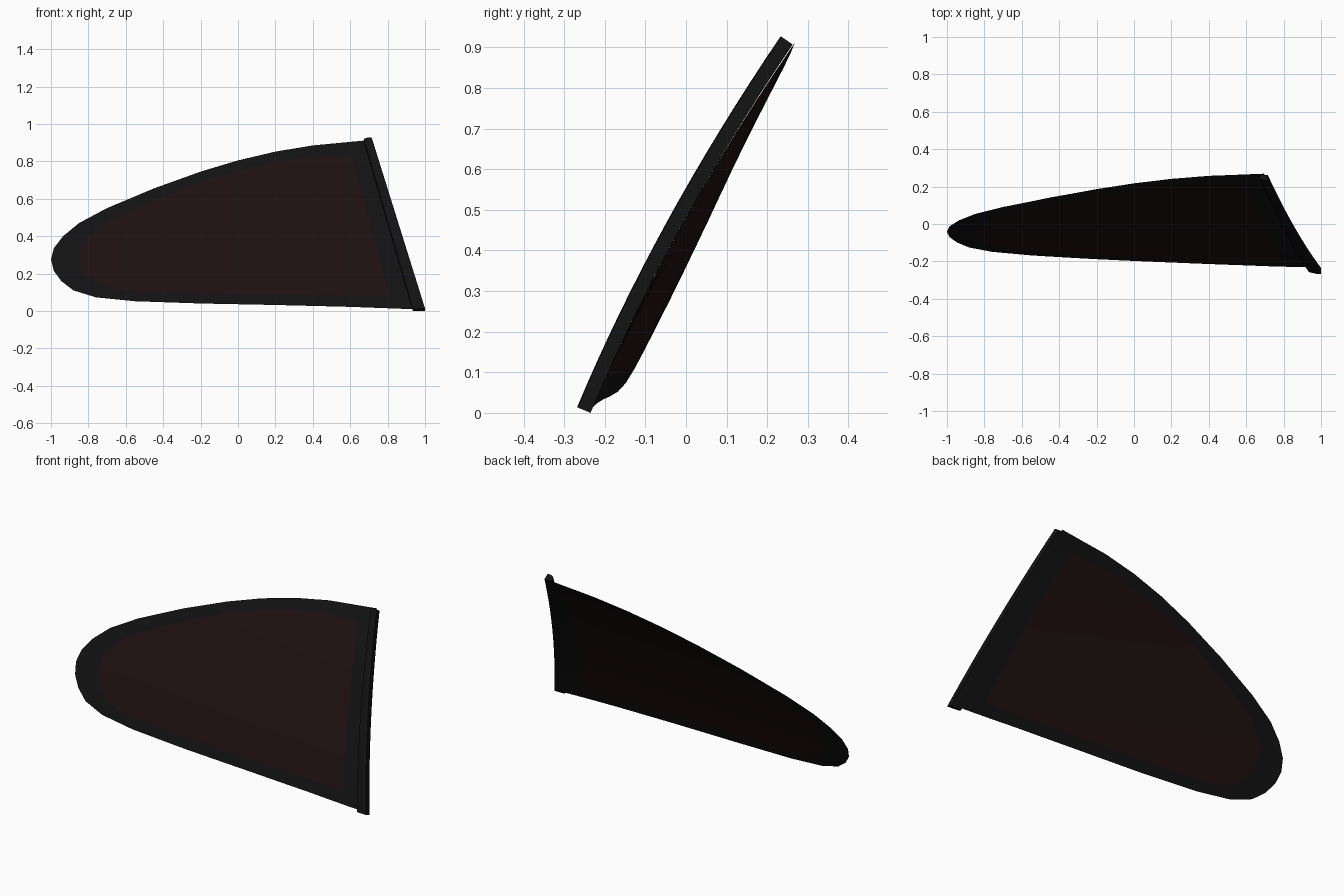
import bpy, math

if "Cube" in bpy.data.objects:
    bpy.data.objects.remove(bpy.data.objects["Cube"])

def material(name, r, g, b):
    m = bpy.data.materials.new(name)
    m.diffuse_color = (r, g, b, 1)
    m.use_nodes = True
    m.node_tree.nodes["Principled BSDF"].inputs["Base Color"].default_value = m.diffuse_color
    return m

TRIM = material("black_trim", 0.006, 0.006, 0.006)
TINT = material("tinted_glass", 0.013, 0.005, 0.005)

def bow(x, z):
    """Depth of the doubly curved pane at a point of its front outline."""
    d = max(0.0, 0.8 - x)
    return -0.235 + 0.42 * z + 0.142 * z * z + 0.02 * d + 0.0098 * d * d

def make(name, verts, faces, mat):
    me = bpy.data.meshes.new(name)
    me.from_pydata(verts, [], faces)
    me.materials.append(mat)
    ob = bpy.data.objects.new(name, me)
    bpy.context.collection.objects.link(ob)
    bpy.ops.object.select_all(action='DESELECT')
    ob.select_set(True)
    bpy.context.view_layer.objects.active = ob
    bpy.ops.object.shade_smooth_by_angle(angle=math.radians(30))
    return ob

def split(points, k=3):
    out = []
    for i, (x, z) in enumerate(points):
        u, v = points[(i + 1) % len(points)]
        out += [(x + (u - x) * j / k, z + (v - z) * j / k) for j in range(k)]
    return out

def sheet(name, loops, mat, close=False):
    n = len(loops[0])
    verts = [(x, bow(x, z), z) for lp in loops for x, z in lp]
    faces = []
    for r in range(len(loops) - 1):
        for i in range(n):
            j = (i + 1) % n
            faces.append((r * n + i, r * n + j, (r + 1) * n + j, (r + 1) * n + i))
    if close:
        faces.append(tuple((len(loops) - 1) * n + i for i in range(n)))
    return make(name, verts, faces, mat)

# Matching outer and inner outlines, anticlockwise from the lower right corner
outer = [(0.975, 0.008), (0.905, 0.235), (0.835, 0.46), (0.765, 0.69), (0.695, 0.913),
         (0.4, 0.885), (0.2, 0.852), (0, 0.805), (-0.2, 0.745), (-0.45, 0.655),
         (-0.7, 0.55), (-0.85, 0.47), (-0.935, 0.40), (-0.985, 0.335), (-1, 0.275),
         (-0.985, 0.215), (-0.945, 0.16), (-0.88, 0.11), (-0.76, 0.073), (-0.55, 0.052),
         (-0.2, 0.04), (0.2, 0.032), (0.6, 0.022)]
inner = [(0.81, 0.078), (0.757, 0.27), (0.705, 0.47), (0.655, 0.66), (0.60, 0.835),
         (0.38, 0.825), (0.19, 0.795), (0, 0.75), (-0.2, 0.69), (-0.42, 0.605),
         (-0.63, 0.51), (-0.74, 0.45), (-0.805, 0.395), (-0.84, 0.345), (-0.853, 0.295),
         (-0.84, 0.24), (-0.805, 0.185), (-0.75, 0.145), (-0.66, 0.117), (-0.5, 0.105),
         (-0.18, 0.097), (0.2, 0.09), (0.58, 0.083)]
outer, inner = split(outer), split(inner)

# Black printed border around the pane
mid = [((a + c) / 2, (b + d) / 2) for (a, b), (c, d) in zip(outer, inner)]
sheet("glass_border", [outer, mid, inner], TRIM)

# Tinted pane in concentric rings
cx, cz = 0.15, 0.42
rings = [[(cx + (x - cx) * s, cz + (z - cz) * s) for x, z in inner]
         for s in (1, 0.85, 0.7, 0.55, 0.4, 0.25, 0.1, 0.02)]
sheet("tinted_pane", rings, TINT, True)

# Raised trim strip along the rear edge, swept up the curve of the pane
verts, faces, steps = [], [], 16
for i in range(steps + 1):
    t = i / steps
    z = 0.907 * t
    x = 1 - 0.285 * t
    y = bow(0.9, z)
    s = 0.42 + 0.284 * z
    k = math.hypot(1, s)
    w = 0.065 - 0.023 * t
    for dx, h in ((-w, 0), (-w, 0.024), (-0.026, 0.034), (-0.008, 0.036), (0, 0.034), (0, 0)):
        verts.append((x + dx, y - h / k, z + h * s / k))
n = 6
for i in range(steps):
    for j in range(n):
        q = (j + 1) % n
        faces.append((i * n + j, i * n + q, (i + 1) * n + q, (i + 1) * n + j))
faces += [tuple(reversed(range(n))), tuple(steps * n + j for j in range(n))]
make("rear_trim_strip", verts, faces, TRIM)
